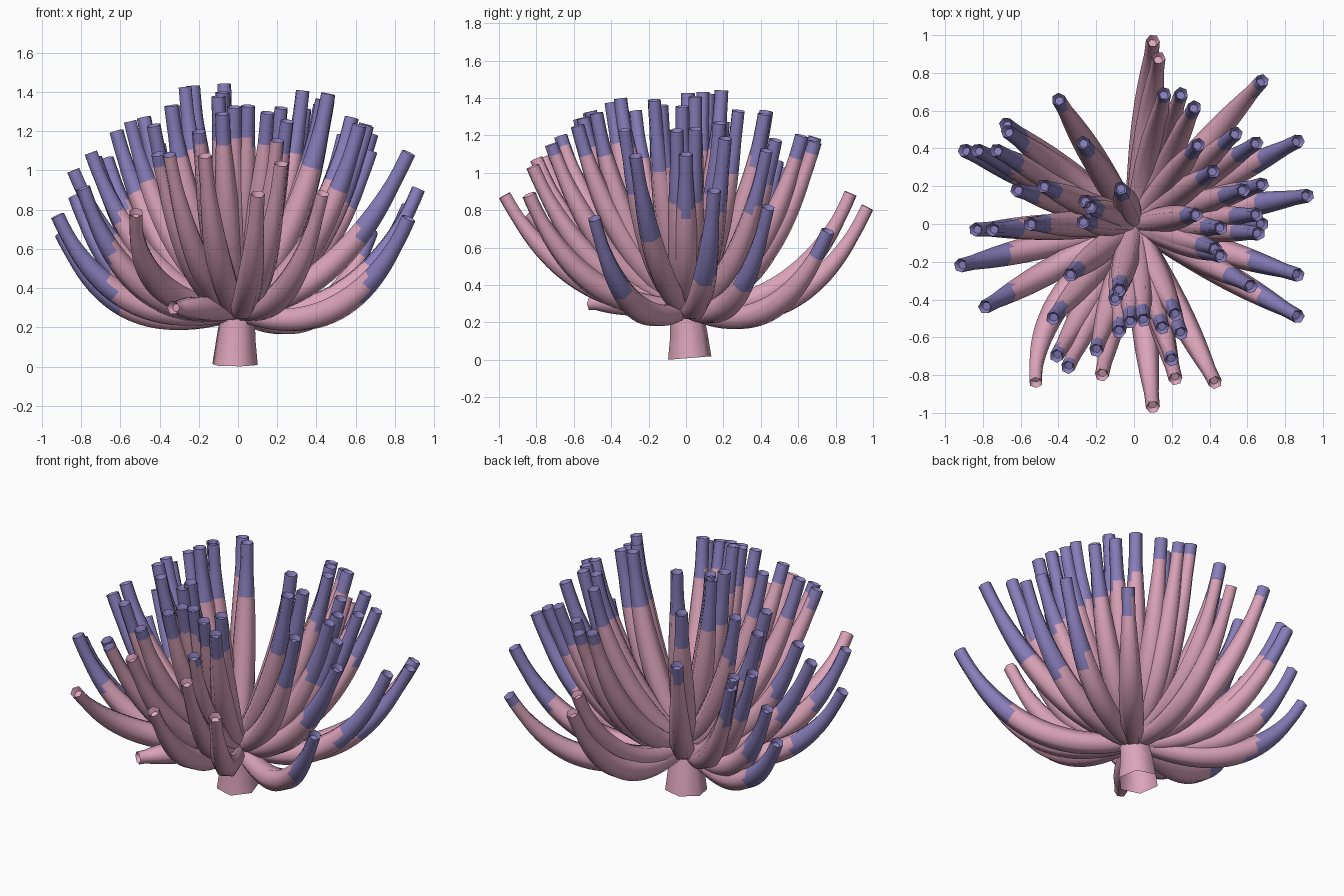
import bpy, bmesh, math
from mathutils import Vector

if "Cube" in bpy.data.objects:
    bpy.data.objects.remove(bpy.data.objects["Cube"])

# Flat colours
def material(name, rgb):
    m = bpy.data.materials.new(name)
    m.diffuse_color = (*rgb, 1)
    m.use_nodes = True
    m.node_tree.nodes["Principled BSDF"].inputs["Base Color"].default_value = m.diffuse_color
    return m

MATS = [material("pink", (0.72, 0.375, 0.495)), material("violet", (0.25, 0.21, 0.50))]
SIDES, STEPS = 6, 26

# Tentacle tips as x, y; height follows a dome unless a third value is given
TIPS = [
    # back
    (.10, .97), (.13, .88, .89), (.68, .76), (.16, .69), (.25, .69), (.32, .62), (-.40, .66),
    (-.27, .43), (.34, .42), (.54, .48), (.65, .43),
    # left
    (-.68, .53), (-.67, .49), (-.90, .39, .68), (-.83, .39, .87), (-.73, .39), (-.62, .18, 1.2),
    (-.48, .20, 1.27), (-.84, -.03, 1.0), (-.75, -.03, 1.09), (-.55, 0, 1.25), (-.92, -.22, .77),
    (-.79, -.44, .91),
    # middle
    (-.26, .12), (-.27, .01), (-.23, .09), (-.07, .19), (-.34, -.27, 1.33), (-.10, -.40), (-.08, -.35),
    (.33, .05), (.42, .28), (.46, -.02), (.43, -.13), (.46, -.17, 1.39),
    # right
    (.87, .44), (.92, .15), (.68, .21), (.58, .18), (.65, .05), (.66, -.05), (.68, 0, 1.1),
    (.62, -.33, 1.23), (.87, -.27, 1.09), (.87, -.49),
    # front
    (-.43, -.50), (-.41, -.70), (-.35, -.76, 1.08), (-.52, -.84), (-.20, -.67), (-.17, -.80),
    (-.08, -.57), (-.02, -.52), (.05, -.51), (.15, -.55), (.22, -.48), (.25, -.58),
    (.20, -.72), (.22, -.82), (.43, -.84), (.10, -.97, .88), (-.33, -.51, .30),
]


def tube(bm, path, radii, closed_start=True):
    """Skin a path with rings of SIDES points; returns the last ring's cap."""
    up = Vector((0, 0, 1))
    first = (path[1] - path[0]).normalized()
    side = first.cross(up)
    side = side.normalized() if side.length > 0.01 else Vector((1, 0, 0))
    prev, start = None, None
    for i, (p, r) in enumerate(zip(path, radii)):
        t = (path[min(i + 1, len(path) - 1)] - path[max(i - 1, 0)]).normalized()
        side = (side - t * side.dot(t)).normalized()
        other = t.cross(side)
        ring = [bm.verts.new(p + r * (math.cos(a) * side + math.sin(a) * other))
                for a in (math.tau * k / SIDES for k in range(SIDES))]
        if prev:
            for k in range(SIDES):
                j = (k + 1) % SIDES
                bm.faces.new((prev[k], prev[j], ring[j], ring[k]))
        else:
            start = ring
        prev = ring
    if closed_start:
        bm.faces.new(start[::-1])
    return bm.faces.new(prev)


def finish(bm, name):
    bmesh.ops.recalc_face_normals(bm, faces=bm.faces)
    # Violet outside a cylinder running front to back
    for f in bm.faces:
        c = f.calc_center_median()
        f.material_index = int(c.x ** 2 + (c.z - 0.5) ** 2 > 0.65 ** 2)
    me = bpy.data.meshes.new(name)
    bm.to_mesh(me)
    bm.free()
    for m in MATS:
        me.materials.append(m)
    ob = bpy.data.objects.new(name, me)
    bpy.context.collection.objects.link(ob)
    bpy.ops.object.select_all(action='DESELECT')
    ob.select_set(True)
    bpy.context.view_layer.objects.active = ob
    bpy.ops.object.shade_smooth_by_angle(angle=math.radians(61))
    return ob


# Tentacles: sweep outward, then curl up to the tip
def tentacle(x, y, z=None):
    r = math.hypot(x, y)
    dome = 0.4 + math.sqrt(max(1.124 - r * r, 0))
    z = dome if z is None else z
    pull = 0.84 - 0.25 * r
    lift = 0.75 - 0.7 * r * r
    if r > 0.88 and z < 1:              # low outer arms bow out further
        pull += 0.10 if x < -0.7 else 0.07
        lift += 0.03
    if y < -0.5:                        # front arms rise sooner
        lift += 0.08
    lift += 1.3 * max(0, z - dome)
    p0 = Vector((0, 0, 0.285))
    p1 = Vector((x * pull, y * pull, min(z, lift)))
    if (x, y) == (-.52, -.84):          # one arm bends sideways
        p1 = Vector((-.54, -.42, .30))
    p2 = Vector((x, y, z))
    path, radii = [], []
    for i in range(STEPS + 1):
        t = i / STEPS
        path.append(p0 * (1 - t) ** 2 + p1 * 2 * t * (1 - t) + p2 * t * t)
        radii.append(0.05 + 0.024 * math.sin(math.pi * min(t * 1.12, 1)) - 0.013 * t)
    bm = bmesh.new()
    cap = tube(bm, path, radii)
    bm.normal_update()
    # small hollow in the tip
    bmesh.ops.inset_region(bm, faces=[cap], thickness=0.014)
    d = (path[-1] - path[-2]).normalized()
    bmesh.ops.translate(bm, verts=cap.verts[:], vec=-0.03 * d)
    finish(bm, "tentacle")


for tip in TIPS:
    tentacle(*tip)

# Stem, leaning slightly, open underneath
bm = bmesh.new()
tube(bm, [Vector((-.015, .02, 0.005)), Vector((-.01, .015, .14)), Vector((0, 0, .29))],
     [.12, .103, .088], closed_start=False)
for v in bm.verts:
    if v.co.z < 0.05:
        v.co.z = 0.01 + 0.08 * (v.co.y - .02)
finish(bm, "stem")
